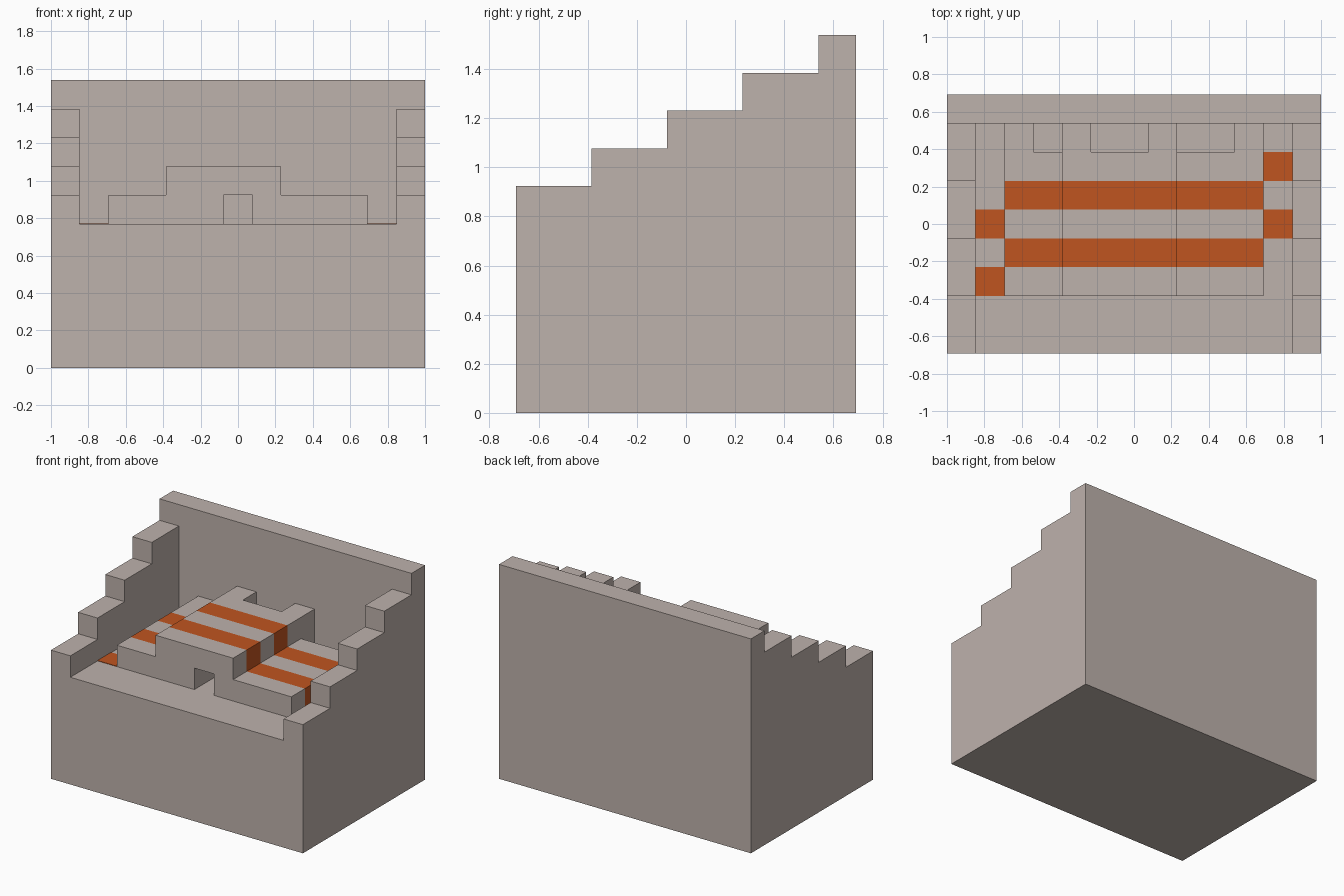
import bpy, bmesh

cube = bpy.data.objects.get("Cube")
if cube:
    bpy.data.objects.remove(cube, do_unlink=True)

U = 2 / 13  # one block


def material(name, rgb):
    m = bpy.data.materials.new(name)
    m.use_nodes = True
    m.diffuse_color = (*rgb, 1)
    bsdf = m.node_tree.nodes["Principled BSDF"]
    bsdf.inputs["Base Color"].default_value = (*rgb, 1)
    bsdf.inputs["Roughness"].default_value = 0.9
    return m


STONE = material("warm_grey", (0.515, 0.445, 0.413))
ORANGE = material("burnt_orange", (0.527, 0.091, 0.0144))


def loft(name, profile, stations, place, mats, rule=lambda seg, band: 0):
    """Sweep a closed profile through stations; rule picks each side face's material."""
    bm = bmesh.new()
    rows = [[bm.verts.new([c * U for c in place(p, s)]) for p in profile] for s in stations]
    n = len(profile)
    for band, (a, b) in enumerate(zip(rows, rows[1:])):
        for seg in range(n):
            j = (seg + 1) % n
            bm.faces.new((a[seg], a[j], b[j], b[seg])).material_index = rule(seg, band)
    bm.faces.new(rows[0])
    bm.faces.new(rows[-1])
    bmesh.ops.recalc_face_normals(bm, faces=bm.faces)
    mesh = bpy.data.meshes.new(name)
    bm.to_mesh(mesh)
    bm.free()
    for m in mats:
        mesh.materials.append(m)
    ob = bpy.data.objects.new(name, mesh)
    bpy.context.collection.objects.link(ob)
    return ob


def box(name, x, y, z, mat):
    rect = [(x[0], z[0]), (x[0], z[1]), (x[1], z[1]), (x[1], z[0])]
    return loft(name, rect, y, lambda p, s: (p[0], s, p[1]), [mat])


# Outer body: stepped side outline swept across the width, with the pit cut out
steps = [(-4.5, 0)]
for i, y in enumerate((-4.5, -2.5, -0.5, 1.5, 3.5)):
    steps += [(y, 6 + i), (min(y + 2, 4.5), 6 + i)]
steps.append((4.5, 0))
body = loft("stepped_body", steps, (-6.5, 6.5), lambda p, s: (s, p[0], p[1]), [STONE])
pit = box("pit_cutter", (-5.5, 5.5), (-6, 3.5), (5, 12), STONE)
pit.hide_render = True
cut = body.modifiers.new("pit", "BOOLEAN")
cut.operation = "DIFFERENCE"
cut.solver = "EXACT"
cut.object = pit
bpy.context.view_layer.objects.active = body
bpy.ops.object.modifier_apply(modifier="pit")
bpy.data.objects.remove(pit, do_unlink=True)

# Central platform with a raised middle, a low tunnel and two striped bands
section = [(-4.5, 5), (-4.5, 6), (-2.5, 6), (-2.5, 7), (1.5, 7), (1.5, 6), (4.5, 6), (4.5, 5),
           (0.5, 5), (0.5, 6), (-0.5, 6), (-0.5, 5)]
loft("striped_platform", section, (-2.5, -1.5, -0.5, 0.5, 1.5, 2.5),
     lambda p, s: (p[0], s, p[1]), [STONE, ORANGE],
     lambda seg, band: int(band in (1, 3) and seg < 7))

# Blocks joining the platform to the back wall
for i, (x, top) in enumerate(((-4.5, 6), (-2.5, 7), (0.5, 7), (3.5, 6))):
    box(f"rear_block_{i + 1}", (x, x + 1), (2.5, 3.5), (5, top), STONE)

# Square markings on the channel floors
for i, (x, y) in enumerate(((-5.5, -2.5), (-5.5, -0.5), (4.5, -0.5), (4.5, 1.5))):
    box(f"floor_marking_{i + 1}", (x, x + 1), (y, y + 1), (5, 5.02), ORANGE)
